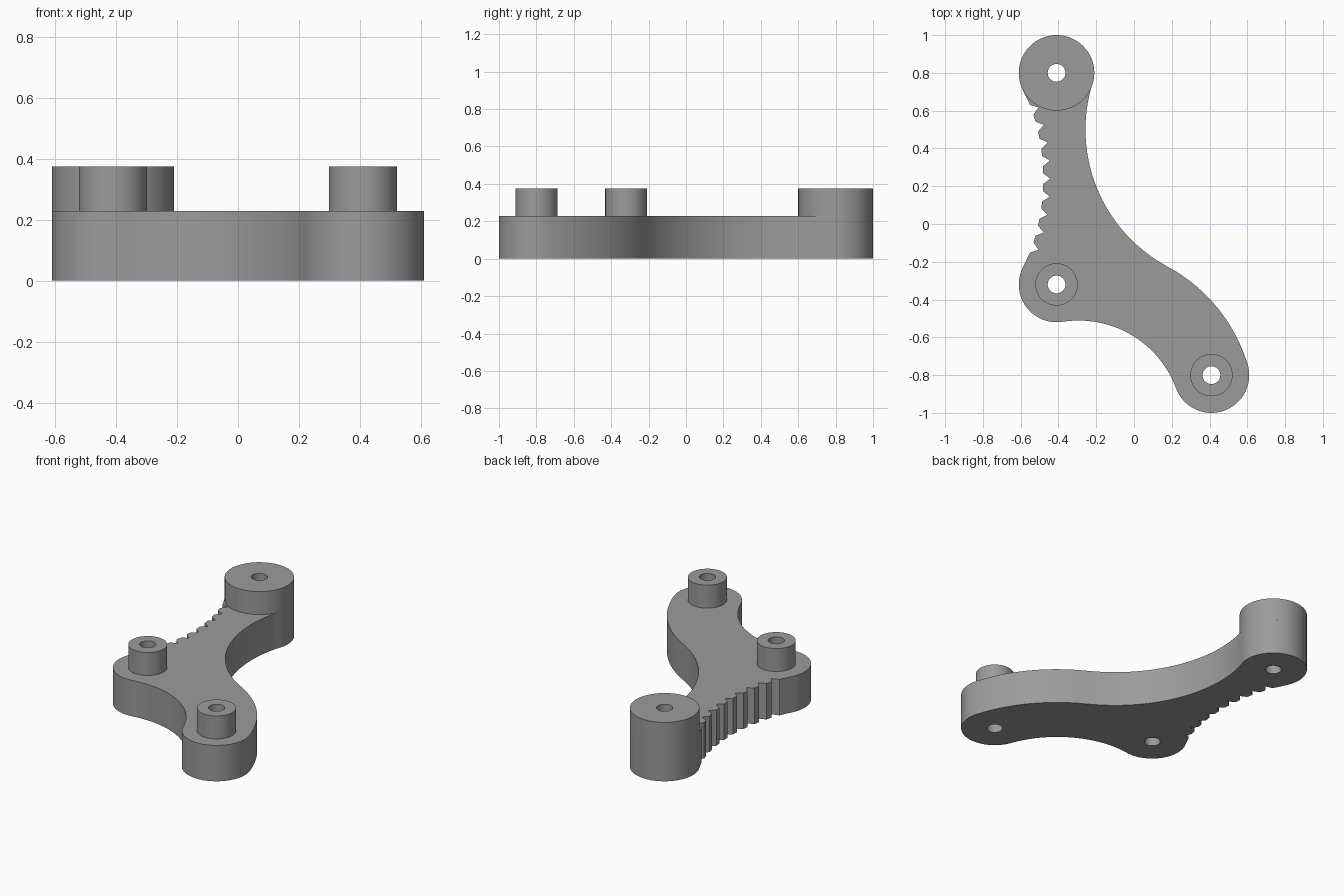
import bpy, bmesh, math
from mathutils import Vector

if "Cube" in bpy.data.objects:
    bpy.data.objects.remove(bpy.data.objects["Cube"])

TAU = 2 * math.pi
PLATE_H, BOSS_H = 0.228, 0.374
LUG_R, BOSS_R, HOLE_R = 0.2, 0.112, 0.047

# Pivot centres and the centres/radii of the blending arcs
TOP, ELBOW, FOOT = Vector((-0.41, 0.80)), Vector((-0.41, -0.32)), Vector((0.41, -0.80))
INNER_C, INNER_R = Vector((0.565, 0.50)), 0.822
OUTER_C, OUTER_R = Vector((-0.236, -0.997)), 0.875
UNDER_C, UNDER_R = Vector((-0.293, -1.061)), 0.55
RACK_C, TIP_R, ROOT_R, PITCH = Vector((-1.60, 0.24)), 1.12, 1.158, 0.0829

metal = bpy.data.materials.new("grey")
metal.diffuse_color = (0.33, 0.33, 0.33, 1)
metal.use_nodes = True
metal.node_tree.nodes["Principled BSDF"].inputs["Base Color"].default_value = metal.diffuse_color


def polar(c, r, a):
    return Vector((c.x + r * math.cos(a), c.y + r * math.sin(a)))


def heading(a, b):
    return math.atan2(b.y - a.y, b.x - a.x)


def arc(c, r, a0, a1, n, ccw=True):
    sweep = (a1 - a0) % TAU if ccw else -((a0 - a1) % TAU)
    return [polar(c, r, a0 + sweep * i / n) for i in range(n + 1)]


def circle(c, r, n=48):
    return [polar(c, r, TAU * i / n) for i in range(n)]


def extrude(name, loops, z0, z1, keep_base=True):
    """Fill an outline with holes, then extrude it upwards."""
    bm = bmesh.new()
    for loop in loops:
        vs = [bm.verts.new((p.x, p.y, z0)) for p in loop]
        for i, v in enumerate(vs):
            bm.edges.new((v, vs[(i + 1) % len(vs)]))
    bmesh.ops.triangle_fill(bm, use_beauty=True, edges=bm.edges[:], normal=(0, 0, 1))
    ext = bmesh.ops.extrude_face_region(bm, geom=bm.faces[:], use_keep_orig=True)
    bmesh.ops.translate(bm, vec=(0, 0, z1 - z0),
                        verts=[g for g in ext["geom"] if isinstance(g, bmesh.types.BMVert)])
    bmesh.ops.recalc_face_normals(bm, faces=bm.faces[:])
    if not keep_base:
        base = [f for f in bm.faces if f.calc_center_median().z < z0 + 1e-4]
        bmesh.ops.delete(bm, geom=base, context='FACES')
    me = bpy.data.meshes.new(name)
    bm.to_mesh(me)
    bm.free()
    me.materials.append(metal)
    ob = bpy.data.objects.new(name, me)
    bpy.context.collection.objects.link(ob)
    bpy.ops.object.select_all(action='DESELECT')
    ob.select_set(True)
    bpy.context.view_layer.objects.active = ob
    bpy.ops.object.shade_smooth_by_angle(angle=math.radians(25))
    return ob


# Curved rack: nine pointed notches between flat-tipped teeth
rack = []
for k in range(4, -5, -1):
    a, half = k * PITCH, PITCH / 2 - 0.017
    rack += [polar(RACK_C, TIP_R, a + half), polar(RACK_C, ROOT_R, a),
             polar(RACK_C, TIP_R, a - half)]

# Arm outline, counter-clockwise from the top lug
outline = arc(TOP, LUG_R, heading(TOP, INNER_C), math.radians(205), 36)
outline += rack
outline += arc(ELBOW, LUG_R, math.radians(155), heading(ELBOW, UNDER_C), 24)
outline += arc(UNDER_C, UNDER_R, heading(UNDER_C, ELBOW), heading(UNDER_C, FOOT), 28, False)[1:]
outline += arc(FOOT, LUG_R, heading(FOOT, UNDER_C), heading(OUTER_C, FOOT), 32)[1:]
outline += arc(OUTER_C, OUTER_R, heading(OUTER_C, FOOT), heading(OUTER_C, INNER_C), 24)[1:]
outline += arc(INNER_C, INNER_R, heading(INNER_C, OUTER_C), heading(INNER_C, TOP), 32, False)[1:-1]

extrude("arm_plate", [outline] + [circle(c, HOLE_R) for c in (TOP, ELBOW, FOOT)], 0, PLATE_H)

# Raised bosses around the pivot holes
for name, c, r in (("top_boss", TOP, LUG_R), ("elbow_boss", ELBOW, BOSS_R),
                   ("foot_boss", FOOT, BOSS_R)):
    extrude(name, [circle(c, r, 64), circle(c, HOLE_R)], PLATE_H, BOSS_H, keep_base=False)
